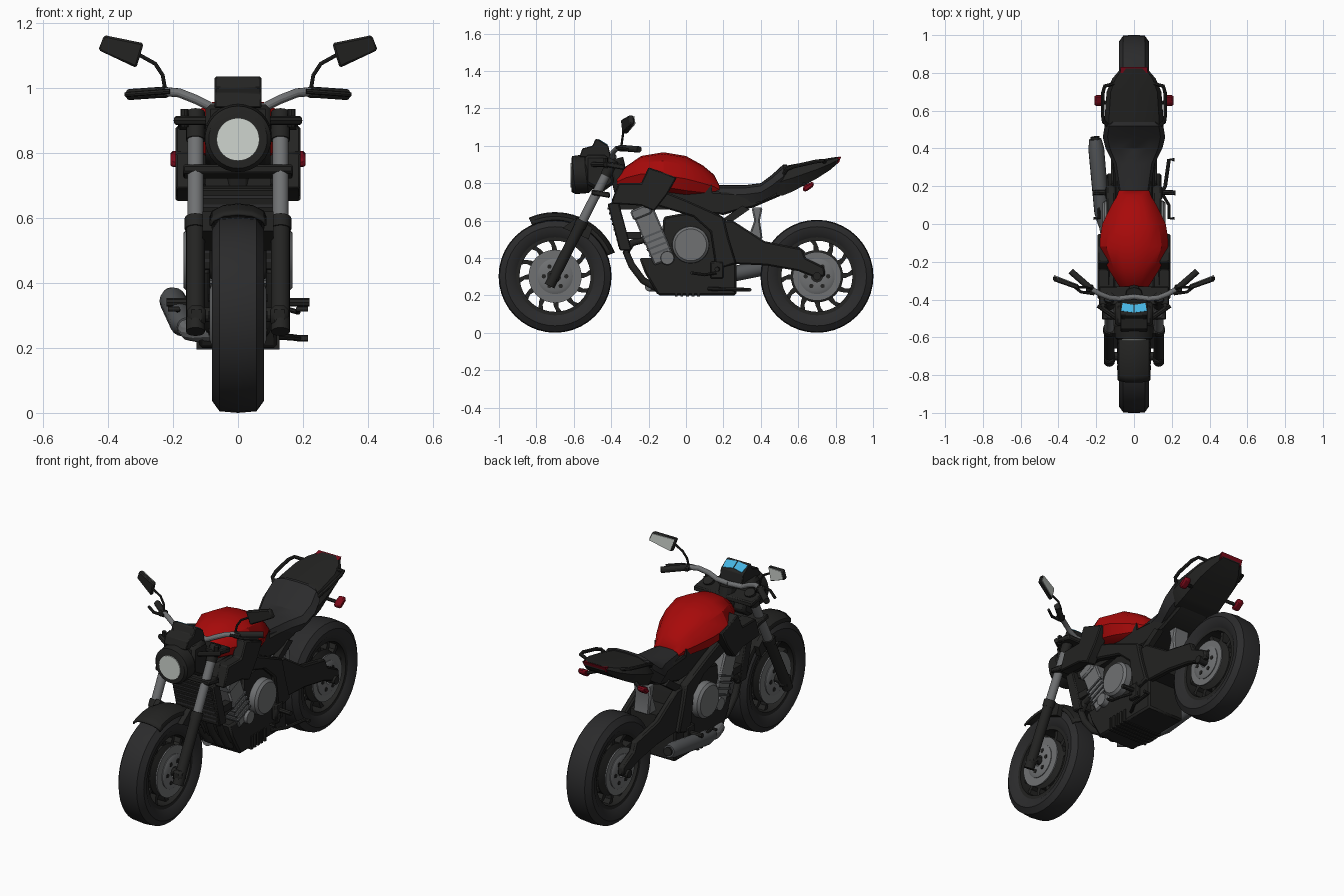
import bpy, bmesh
from math import sin, cos, pi, radians
from mathutils import Vector as V

if "Cube" in bpy.data.objects:
    bpy.data.objects.remove(bpy.data.objects["Cube"])

def mat(name, *c):
    m = bpy.data.materials.new(name)
    m.diffuse_color = (*c, 1)
    m.use_nodes = True
    m.node_tree.nodes["Principled BSDF"].inputs["Base Color"].default_value = m.diffuse_color
    return m

BLACK = mat("black", .017, .017, .016)
RUBBER = mat("rubber", .024, .024, .025)
STEEL = mat("steel", .16, .165, .17)
DARK = mat("dark_steel", .09, .095, .1)
RED = mat("red", .39, .003, .003)
LAMP = mat("red_lamp", .2, .003, .01)
BLUE = mat("screen", .06, .45, .75)
GLASS = mat("glass", .62, .66, .62)

def finish(name, bm, m, mirror=False, bevel=0):
    bmesh.ops.recalc_face_normals(bm, faces=bm.faces)
    me = bpy.data.meshes.new(name)
    bm.to_mesh(me)
    bm.free()
    me.materials.append(m)
    ob = bpy.data.objects.new(name, me)
    bpy.context.collection.objects.link(ob)
    if bevel:
        b = ob.modifiers.new("bevel", 'BEVEL')
        b.width, b.segments = bevel, 1
    if mirror:
        ob.modifiers.new("mirror", 'MIRROR')
    return ob

def skin(name, rings, m, loop=False, closed=True, caps=True, **k):
    """Join a list of equal-length rings with quads."""
    bm = bmesh.new()
    vs = [[bm.verts.new(p) for p in r] for r in rings]
    n, c = len(rings), len(rings[0])
    for i in range(n if loop else n - 1):
        for j in range(c if closed else c - 1):
            a, b, j2 = vs[i], vs[(i + 1) % n], (j + 1) % c
            bm.faces.new((a[j], a[j2], b[j2], b[j]))
    if caps and not loop and closed:
        bm.faces.new(vs[0])
        bm.faces.new(vs[-1])
    return finish(name, bm, m, **k)

def plate(name, pts, off, m, **k):
    return skin(name, [[V(p) for p in pts], [V(p) + V(off) for p in pts]], m, **k)

def prism(name, yz, x0, x1, m, **k):
    return plate(name, [(x0, y, z) for y, z in yz], (x1 - x0, 0, 0), m, **k)

def box(name, x, y, z, m, **k):
    return prism(name, [(y[0], z[0]), (y[1], z[0]), (y[1], z[1]), (y[0], z[1])], *x, m, **k)

def tube(name, pts, r, m, n=12, **k):
    pts = [V(p) for p in pts]
    rs = r if isinstance(r, list) else [r] * len(pts)
    d = (pts[-1] - pts[0]).normalized()
    ref = min((V((1, 0, 0)), V((0, 1, 0)), V((0, 0, 1))), key=lambda a: abs(a.dot(d)))
    rings = []
    for i, p in enumerate(pts):
        t = (pts[min(i + 1, len(pts) - 1)] - pts[max(i - 1, 0)]).normalized()
        u = t.cross(ref).normalized()
        w = t.cross(u)
        rings.append([p + rs[i] * (cos(2 * pi * j / n) * u + sin(2 * pi * j / n) * w) for j in range(n)])
    return skin(name, rings, m, **k)

def lathe(name, prof, cy, cz, m, a0=0, a1=360, n=40, **k):
    """Turn an (x, radius) profile about an axle along x."""
    full = a1 - a0 == 360
    ang = [radians(a0 + (a1 - a0) * i / n) for i in range(n if full else n + 1)]
    return skin(name, [[(x, cy + r * sin(a), cz + r * cos(a)) for x, r in prof] for a in ang],
                m, loop=full, **k)

def loft(name, secs, shape, m, **k):
    """Sections are (y, half width, bottom, top); shape is the right half outline."""
    full = shape + [(-x, z) for x, z in reversed(shape) if x]
    return skin(name, [[(w * x, y, b + (t - b) * z) for x, z in full] for y, w, b, t in secs], m, **k)

# wheels
TYRE = [(-.055, .205), (-.075, .232), (-.08, .265), (-.057, .297), (0, .302),
        (.057, .297), (.08, .265), (.075, .232), (.055, .205)]
SPOKE = [(.1, -.016), (.155, -.008), (.2, .012), (.2, .045), (.165, .018), (.1, .016)]
for end, cy, disc in (("front", -.7, .142), ("rear", .7, .13)):
    lathe(end + "_tyre", TYRE, cy, .302, RUBBER)
    lathe(end + "_rim", [(-.058, .19), (-.058, .214), (.058, .214), (.058, .19)], cy, .302, BLACK)
    lathe(end + "_hub", [(-.065, .02), (-.065, .06), (-.03, .14), (.03, .14), (.065, .06), (.065, .02)], cy, .302, BLACK)
    for i in range(12):
        a = i * pi / 6
        prism(f"{end}_spoke_{i}", [(cy + r * cos(a) - t * sin(a), .302 + r * sin(a) + t * cos(a))
                                   for r, t in SPOKE], -.028, .028, BLACK)
    lathe(end + "_brake_disc", [(.068, .09), (.068, disc), (.076, disc), (.076, .09)], cy, .302, STEEL, mirror=True)
    lathe(end + "_disc_carrier", [(.06, .03), (.06, .095), (.08, .095), (.088, .078), (.088, .03)], cy, .302, STEEL, mirror=True)
    for i in range(6):
        a = i * pi / 3
        y, z = cy + .06 * cos(a), .302 + .06 * sin(a)
        tube(f"{end}_disc_bolt_{i}", [(.085, y, z), (.091, y, z)], .012, BLACK, 8, mirror=True)
    tube(end + "_axle", [(-.135, cy, .302), (.135, cy, .302)], .022, BLACK)

# front fork, clamps and fender
def fork(z):
    return -.72 + (z - .27) * .508
def leg(a, b):
    return [(.131, fork(a), a), (.131, fork(b), b)]
tube("fork_lower", leg(.25, .6), .029, BLACK, 16, mirror=True)
tube("fork_collar", leg(.565, .6), .033, BLACK, 16, mirror=True)
tube("fork_stanchion", leg(.59, .86), .025, STEEL, 16, mirror=True)
tube("fork_cap", leg(.84, .925), .029, BLACK, 16, mirror=True)
box("fork_foot", (.1, .155), (-.74, -.68), (.265, .33), BLACK, mirror=True, bevel=.012)
for nm, z, w in (("lower", .75, .17), ("upper", .9, .185)):
    y = fork(z)
    prism(nm + "_clamp", [(y - .03, z - .012), (y + .07, z - .03), (y + .07, z), (y - .03, z + .015)], -w, w, BLACK, bevel=.006)
tube("steering_head", [(0, -.32, .68), (0, -.38, .93)], .045, BLACK)
FENDER = [(-.088, .304), (-.08, .322), (-.045, .34), (0, .345), (.045, .34), (.08, .322), (.088, .304)]
f = lathe("front_fender", FENDER, -.7, .3, BLACK, -24, 68, 16, closed=False)
s = f.modifiers.new("thickness", 'SOLIDIFY')
s.thickness = .008
prism("fender_bracket", [(-.66, .56), (-.52, .5), (-.5, .56), (-.58, .62)], .08, .11, BLACK, mirror=True)

# headlight and dash
tube("headlight_shell", [(0, -.612, .843), (0, -.6, .843), (0, -.535, .85), (0, -.47, .86)], [.09, .102, .104, .06], BLACK, 32)
tube("headlight_lens", [(0, -.617, .842), (0, -.605, .842)], .066, GLASS, 32)
prism("headlight_mount", [(-.54, .8), (-.54, .95), (-.42, .95), (-.38, .8), (-.45, .75)], -.1, .1, BLACK, bevel=.015)
prism("visor", [(-.57, .94), (-.555, .985), (-.5, 1.0), (-.485, 1.035), (-.47, 1.035), (-.415, 1.0), (-.4, .93)], -.072, .072, BLACK, bevel=.004)
plate("dash_screen", [(.003, -.47, 1.03), (.068, -.462, 1.026), (.06, -.42, 1.0), (.003, -.43, 1.006)], (0, .002, .006), BLUE, mirror=True)
tube("headlight_stay", [(.09, -.5, .9), (.19, -.43, .9)], .014, BLACK, 8, mirror=True)
tube("stay_end", [(.165, -.43, .88), (.165, -.43, .935)], .012, BLACK, 8, mirror=True)

# handlebar, levers, mirrors
tube("handlebar", [(0, -.385, .94), (.08, -.395, .94), (.13, -.39, .965), (.18, -.37, .985), (.235, -.34, .99)], .014, STEEL, mirror=True)
tube("grip", [(.22, -.35, .988), (.335, -.25, .98)], .017, BLACK, mirror=True)
box("switch_block", (.215, .255), (-.36, -.32), (.97, 1.0), BLACK, mirror=True, bevel=.006)
tube("lever", [(.21, -.37, .99), (.28, -.36, .985), (.345, -.31, .98)], .008, BLACK, 8, mirror=True)
tube("mirror_stem", [(.225, -.345, 1.0), (.232, -.34, 1.04), (.255, -.335, 1.075), (.3, -.335, 1.1), (.33, -.33, 1.11)], .006, BLACK, 8, mirror=True)
GL = [(.43, 1.117), (.412, 1.163), (.29, 1.138), (.313, 1.062)]
def my(x):
    return -.35 + (x - .29) * .35
plate("mirror_shell", [(x, my(x), z) for x, z in GL], (0, .028, 0), BLACK, mirror=True, bevel=.006)
plate("mirror_glass", [(.362 + (x - .362) * .9, my(x) + .027, 1.12 + (z - 1.12) * .88) for x, z in GL], (0, .004, 0), GLASS, mirror=True)

# tank and side panels
TANK = [(0, 1), (.42, .96), (.78, .78), (1, .42), (.85, .12), (.55, 0), (0, 0)]
loft("fuel_tank", [(-.37, .05, .79, .83), (-.32, .085, .785, .89), (-.24, .135, .78, .945), (-.12, .188, .755, .965),
                   (.0, .168, .735, .945), (.09, .125, .73, .895), (.15, .09, .735, .845), (.178, .08, .75, .79)], TANK, RED)
prism("tank_panel", [(-.36, .8), (-.24, .8), (-.2, .885), (-.05, .83), (-.1, .74), (-.17, .65), (-.24, .68), (-.4, .69)], .13, .192, BLACK, mirror=True, bevel=.006)
box("tank_base", (-.1, .1), (-.36, .14), (.66, .79), BLACK)

# seat and tail
SEAT = [(0, 1), (.5, .98), (.85, .85), (1, .5), (.8, 0), (0, 0)]
loft("seat", [(.12, .075, .69, .785), (.2, .09, .68, .79), (.32, .11, .69, .79), (.4, .15, .70, .8),
              (.46, .165, .73, .845), (.52, .155, .77, .9), (.54, .13, .8, .9)], SEAT, RUBBER)
loft("tail", [(.48, .14, .735, .85), (.52, .155, .735, .89), (.57, .155, .755, .9), (.7, .145, .825, .922),
              (.77, .115, .87, .935), (.822, .07, .915, .942)], SEAT, BLACK)
prism("subframe", [(.08, .76), (.09, .64), (.2, .63), (.27, .65), (.36, .67), (.5, .73), (.56, .79), (.4, .74)], -.1, .1, BLACK, bevel=.01)
prism("subframe_strut", [(.2, .61), (.24, .59), (.34, .66), (.3, .68)], .075, .11, BLACK, mirror=True)
tube("grab_rail", [(.135, .52, .845), (.16, .54, .875), (.166, .58, .89), (.166, .69, .915), (.155, .73, .92), (.1, .745, .91)], .01, BLACK, 8, mirror=True)
prism("tail_light", [(.79, .895), (.818, .912), (.83, .942), (.8, .935)], -.072, .072, LAMP)
tube("signal_stalk", [(.1, .62, .8), (.17, .65, .78)], .01, BLACK, 8, mirror=True)
prism("turn_signal", [(.62, .765), (.64, .752), (.685, .785), (.68, .81), (.635, .79)], .165, .208, LAMP, mirror=True, bevel=.008)

# main frame and swingarm
prism("frame_spar", [(-.4, .7), (-.36, .8), (-.2, .79), (.0, .71), (.2, .62), (.23, .5), (.27, .37), (.16, .34), (.13, .54), (.04, .62), (-.16, .68)],
      .1, .145, BLACK, mirror=True, bevel=.008)
prism("swingarm", [(.18, .6), (.25, .6), (.42, .49), (.62, .45), (.64, .4), (.74, .35), (.745, .3), (.68, .3), (.6, .33), (.43, .36), (.2, .37)],
      .085, .122, BLACK, mirror=True, bevel=.008)
box("swingarm_bridge", (-.1, .1), (.2, .38), (.38, .5), BLACK)
prism("rear_shock", [(.33, .5), (.41, .5), (.395, .6), (.41, .67), (.35, .67), (.365, .6)], -.05, .05, STEEL, bevel=.008)

# engine
prism("crankcase", [(-.25, .4), (-.22, .32), (-.15, .2), (.27, .2), (.27, .38), (.22, .6), (.1, .66), (-.12, .62), (-.14, .4)], -.12, .12, BLACK, bevel=.01)
for i in range(5):
    box(f"sump_rib_{i}", (-.128, .128), (-.06 + i * .03, -.045 + i * .03), (.195, .27), BLACK)
prism("cylinder_block", [(-.17, .36), (-.06, .4), (-.17, .66), (-.28, .62)], -.132, .132, STEEL, bevel=.008)
for i in range(4):
    y, z = -.135 - i * .013, .43 + i * .031
    prism(f"cooling_fin_{i}", [(y - .06, z - .024), (y + .055, z + .022), (y + .051, z + .032), (y - .064, z - .014)], -.138, .138, DARK)
prism("cylinder_head", [(-.28, .6), (-.18, .64), (-.19, .67), (-.23, .68), (-.3, .65)], -.145, .145, STEEL, bevel=.008)
tube("clutch_cover", [(.11, .025, .47), (.155, .025, .47), (.168, .025, .47)], [.1, .098, .085], STEEL, 28, mirror=True)
tube("water_pump", [(.1, -.1, .4), (.15, -.1, .4)], [.04, .035], STEEL, 16, mirror=True)
prism("radiator", [(-.42, .69), (-.36, .7), (-.29, .44), (-.355, .44)], -.135, .135, BLACK, bevel=.006)
for i in range(8):
    y, z = -.41 + i * .008, .665 - i * .028
    box(f"radiator_fin_{i}", (-.12, .12), (y - .01, y + .03), (z - .005, z + .005), RUBBER)
box("radiator_bracket", (.09, .13), (-.33, -.24), (.5, .54), BLACK, mirror=True)

# exhaust
for i, x in enumerate((-.105, -.04, .04, .105)):
    tube(f"header_pipe_{i}", [(x, -.22, .5), (x, -.29, .48), (x, -.32, .43), (x, -.29, .36), (x * .9, -.23, .28), (x * .6, -.14, .23)], .019, BLACK)
tube("link_pipe", [(-.05, -.2, .25), (-.12, -.13, .245), (-.15, -.05, .25), (-.165, .03, .27)], .028, STEEL)
tube("muffler", [(-.16, -.01, .265), (-.17, .06, .275), (-.2, .4, .345), (-.205, .45, .355)], [.028, .04, .042, .032], DARK, 16)
tube("muffler_tip", [(-.204, .44, .354), (-.206, .462, .357)], .024, BLACK, 16)

# foot controls
tube("foot_peg", [(.12, .17, .34), (.22, .165, .34)], .013, BLACK, 8, mirror=True)
box("peg_bracket", (.12, .15), (.13, .2), (.29, .38), BLACK, mirror=True, bevel=.006)
tube("gear_lever", [(.15, .16, .32), (.185, .1, .31), (.185, .03, .32), (.215, .03, .32)], .008, BLACK, 8, mirror=True)
tube("side_stand", [(.12, .12, .235), (.165, .2, .233), (.185, .34, .23), (.215, .34, .23)], .01, BLACK, 8)

# shading
bpy.ops.object.select_all(action='SELECT')
bpy.context.view_layer.objects.active = bpy.context.scene.objects[0]
bpy.ops.object.shade_smooth_by_angle(angle=radians(28))
